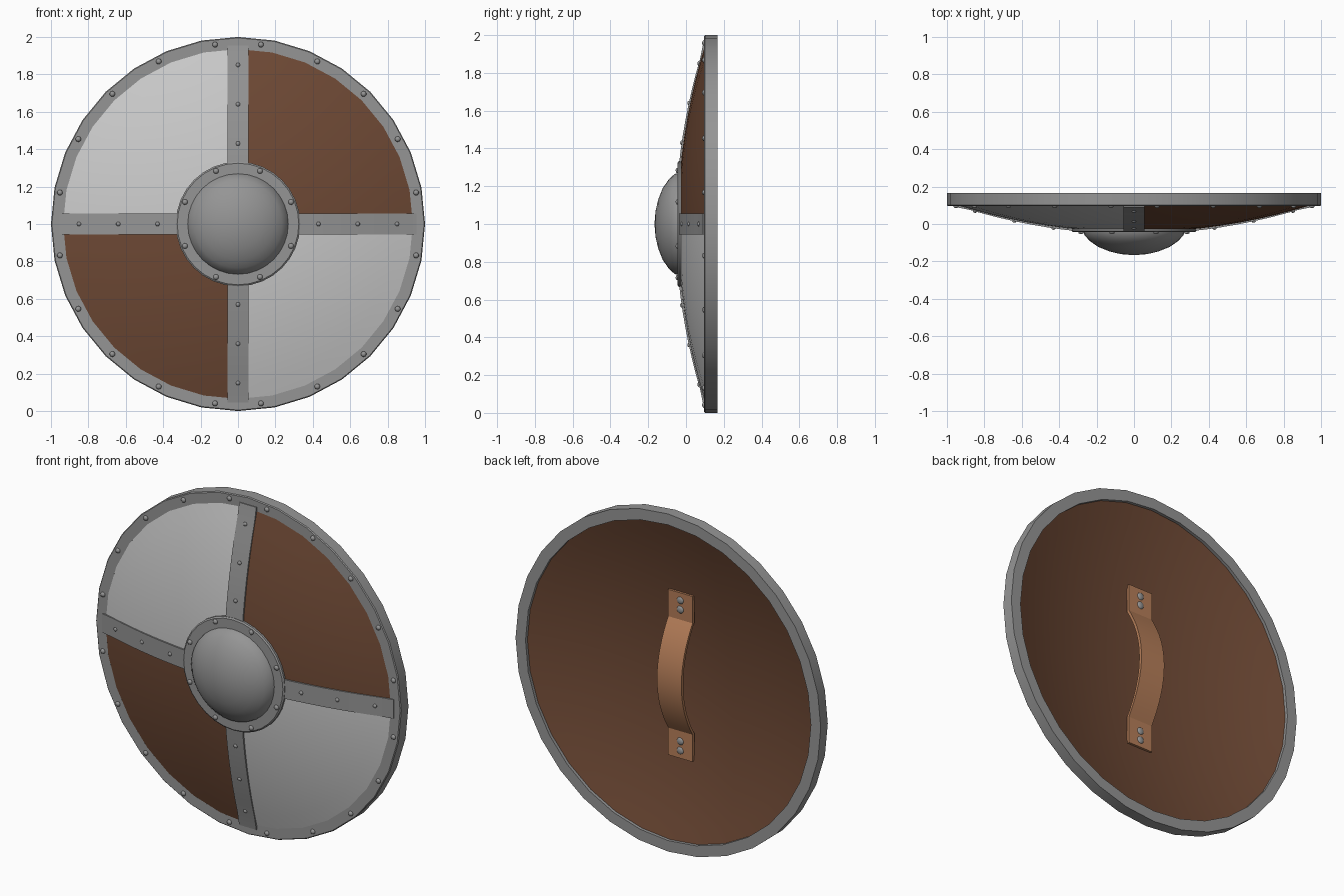
import bpy, bmesh, math
from mathutils import Matrix, Vector

cube = bpy.data.objects.get("Cube")
if cube:
    bpy.data.objects.remove(cube)

CENTRE = Vector((0, 0, 1))


def material(name, colour):
    m = bpy.data.materials.new(name)
    m.use_nodes = True
    m.diffuse_color = (*colour, 1)
    m.node_tree.nodes["Principled BSDF"].inputs["Base Color"].default_value = (*colour, 1)
    return m


steel = material("steel_grey", (0.3, 0.3, 0.3))
pale = material("pale_paint", (0.6, 0.6, 0.6))
brown = material("brown_wood", (0.155, 0.066, 0.035))
leather = material("tan_leather", (0.47, 0.21, 0.1))


def finish(bm, name, mats, angle=30):
    """Turn a bmesh into an object around the shield centre."""
    bmesh.ops.remove_doubles(bm, verts=bm.verts, dist=1e-5)
    bmesh.ops.recalc_face_normals(bm, faces=bm.faces)
    mesh = bpy.data.meshes.new(name)
    bm.to_mesh(mesh)
    bm.free()
    ob = bpy.data.objects.new(name, mesh)
    ob.location = CENTRE
    bpy.context.collection.objects.link(ob)
    for m in mats:
        mesh.materials.append(m)
    bpy.ops.object.select_all(action="DESELECT")
    ob.select_set(True)
    bpy.context.view_layer.objects.active = ob
    bpy.ops.object.shade_smooth_by_angle(angle=math.radians(angle))
    return ob


def lathe(name, profile, mats, closed, steps=32):
    """Spin (radius, y) points about the front-back axis."""
    bm = bmesh.new()
    verts = [bm.verts.new((0, y, r)) for r, y in profile]
    edges = [bm.edges.new(pair) for pair in zip(verts, verts[1:])]
    if closed:
        edges.append(bm.edges.new((verts[-1], verts[0])))
    bmesh.ops.spin(bm, geom=verts + edges, cent=(0, 0, 0), axis=(0, 1, 0),
                   angle=math.tau, steps=steps, use_duplicate=False)
    return finish(bm, name, mats)


def strip(name, path, half_width, thickness, mat, turn=0):
    """Bent flat bar along (z, y) points, thickened towards the back."""
    bm = bmesh.new()
    rings = []
    for z, y in path:
        rings.append([bm.verts.new(p) for p in (
            (-half_width, y, z), (half_width, y, z),
            (half_width, y + thickness, z), (-half_width, y + thickness, z))])
    for a, b in zip(rings, rings[1:]):
        for i in range(4):
            j = (i + 1) % 4
            bm.faces.new((a[i], a[j], b[j], b[i]))
    bm.faces.new(rings[0])
    bm.faces.new(rings[-1])
    bmesh.ops.rotate(bm, verts=bm.verts, matrix=Matrix.Rotation(turn, 3, "Y"))
    return finish(bm, name, [mat], 25)


def rivets(name, points, radius, height):
    """Group of flattened domed rivet heads."""
    bm = bmesh.new()
    for p in points:
        m = (Matrix.Translation(p) @ Matrix.Diagonal((radius, height, radius, 1))
             @ Matrix.Rotation(math.pi / 2, 4, "X"))
        bmesh.ops.create_uvsphere(bm, u_segments=10, v_segments=6, radius=1, matrix=m)
    return finish(bm, name, [steel], 60)


def around(angle, radius, y):
    return Vector((math.sin(angle) * radius, y, math.cos(angle) * radius))


# Dished board: quartered paint on the front, plain wood on the back
radii = [0.95 * i / 10 for i in range(11)]
front = [(r, -0.044 + 0.16 * r * r) for r in radii]
back = [(r, 0.17 * r * r) for r in reversed(radii)]
board = lathe("board", front + back, [brown, pale], False)
for f in board.data.polygons:
    if f.normal.y < 0 and f.center.x * f.center.z < 0:
        f.material_index = 1

# Metal rim
lathe("rim", [(0.935, 0.096), (0.995, 0.096), (1.0, 0.101), (1.0, 0.167), (0.935, 0.167)],
      [steel], True)

# Central boss: flange and dome
lathe("boss_flange", [(0, -0.044), (0.325, -0.044), (0.333, -0.038), (0.333, -0.015),
                      (0, -0.015)], [steel], False)
lathe("boss_dome", [(0.27, -0.04), (0.265, -0.06), (0.235, -0.092), (0.19, -0.123),
                    (0.13, -0.147), (0.07, -0.161), (0, -0.167)], [steel], False)


# Four cross bands following the dish
def band_y(r):
    return min(-0.054 + 0.168 * r * r, 0.091)


band_path = [(r, band_y(r)) for r in [0.3 + 0.655 * i / 8 for i in range(9)]]
quarters = [i * math.pi / 2 for i in range(4)]
for side, turn in zip(("top", "left", "bottom", "right"), quarters):
    strip(side + "_band", band_path, 0.056, 0.025, steel, turn)

# Rivets on bands, boss flange and rim
rivets("band_rivets", [around(t, r, band_y(r)) for t in quarters for r in (0.43, 0.64, 0.85)],
       0.012, 0.008)
rivets("boss_rivets", [around(math.tau * (i + 0.5) / 8, 0.307, -0.044) for i in range(8)],
       0.015, 0.011)
rim_angles = [math.radians(a) for a in (7.3, 26, 44, 62, 80)]
rivets("rim_rivets", [around(s * a + half, 0.967, 0.096) for a in rim_angles
                      for s in (-1, 1) for half in (0, math.pi)], 0.015, 0.011)

# Leather grip: flat ends with an arched middle
arch = [(0.33 * u, 0.035 + 0.105 * (1 - u * u)) for u in [i / 8 - 1 for i in range(17)]]
strip("grip", [(-0.49, 0.037)] + arch + [(0.49, 0.037)], 0.08, 0.018, leather)
rivets("grip_rivets", [Vector((0, 0.054, s * z)) for s in (-1, 1) for z in (0.39, 0.445)],
       0.022, 0.008)
